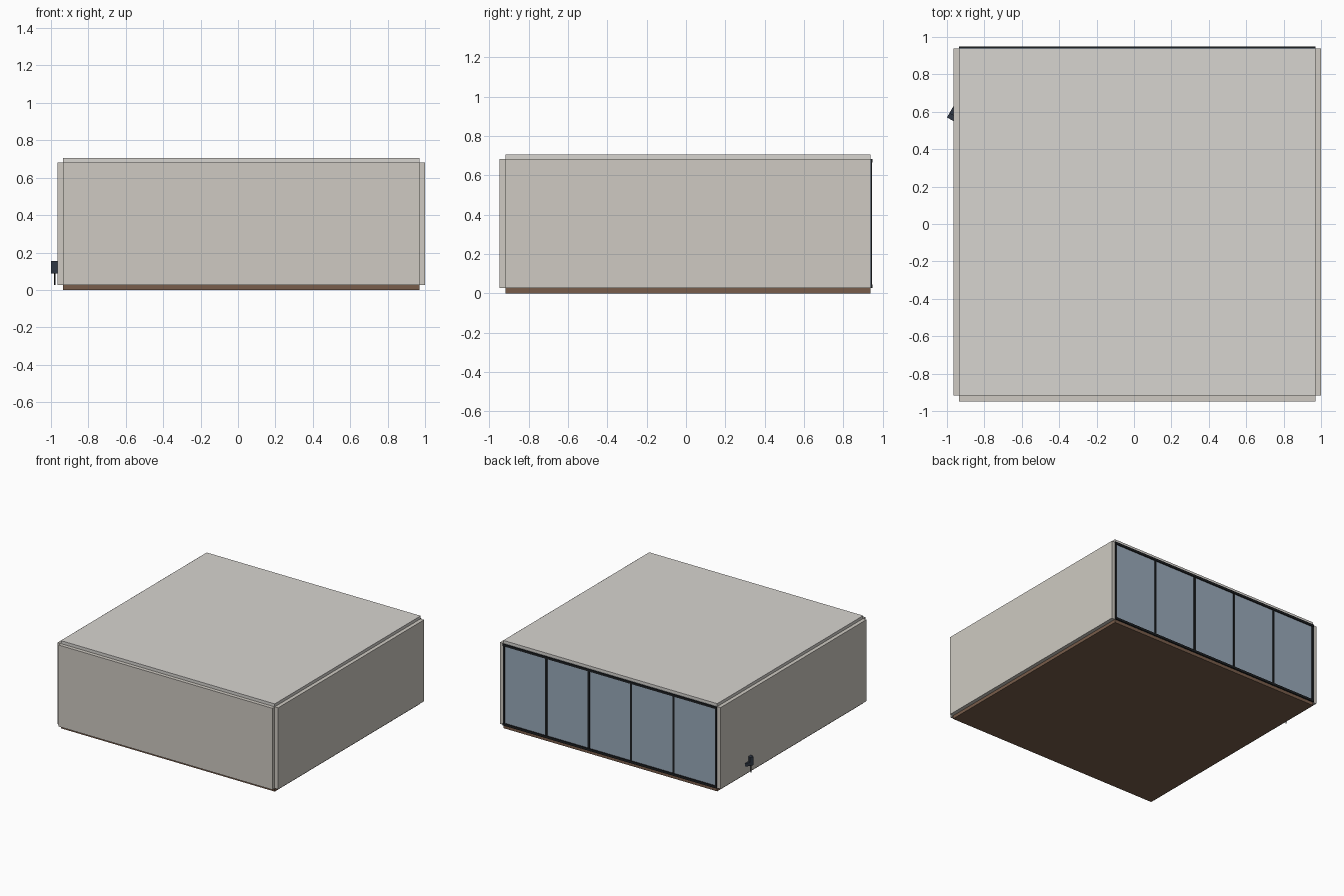
import bpy, math
from mathutils import Matrix, Vector

if "Cube" in bpy.data.objects:
    bpy.data.objects.remove(bpy.data.objects["Cube"])


def material(name, rgb):
    m = bpy.data.materials.new(name)
    m.diffuse_color = (*rgb, 1)
    m.use_nodes = True
    m.node_tree.nodes["Principled BSDF"].inputs["Base Color"].default_value = m.diffuse_color
    return m


WALL = material("wall_paint", (0.62, 0.59, 0.54))
CEIL = material("ceiling_paint", (0.68, 0.66, 0.63))
WOOD = material("floor_wood", (0.19, 0.11, 0.07))
BLACK = material("black_metal", (0.012, 0.014, 0.016))
GLASS = material("window_glass", (0.32, 0.40, 0.49))
FABRIC = material("slate_fabric", (0.03, 0.04, 0.06))


def box(name, lo, hi, mat, frame=Matrix()):
    """Axis-aligned box between two corners, optionally placed in a local frame."""
    bpy.ops.mesh.primitive_cube_add(size=1)
    o = bpy.context.object
    o.name = name
    lo, hi = Vector(lo), Vector(hi)
    size = hi - lo
    o.matrix_world = frame @ Matrix.Translation((lo + hi) / 2) @ Matrix.Diagonal((*size, 1))
    o.data.materials.append(mat)
    return o


# Room shell: inside edges of the walls line up with the floor and ceiling
X0, X1, Y0, Y1 = -0.935, 0.97, -0.918, 0.938
Z0, Z1, T = 0.026, 0.682, 0.03
box("floor", (X0, Y0, 0), (X1, Y1, Z0), WOOD)
box("ceiling", (X0, Y0, Z1), (X1, Y1, Z1 + 0.024), CEIL)
box("front_wall", (X0, Y0 - T, Z0), (X1, Y0, Z1), WALL)
box("left_wall", (X0 - T, Y0, Z0), (X0, Y1, Z1), WALL)
box("right_wall", (X1, Y0, Z0), (X1 + T, Y1, Z1), WALL)

# Window wall: five panes of glass, rails and mullions
box("window_glass", (X0, Y1 - 0.002, Z0), (X1, Y1 + 0.002, Z1), GLASS)
R = 0.018
for name, z in (("window_bottom_rail", Z0), ("window_top_rail", Z1 - R)):
    box(name, (X0, Y1 - 0.006, z), (X1, Y1 + 0.010, z + R), BLACK)
W = 0.016
for i in range(6):
    x = X0 + (X1 - X0 - W) * i / 5
    box(f"window_mullion_{i + 1}", (x, Y1 - 0.006, Z0), (x + W, Y1 + 0.007, Z1), BLACK)

# Lounge chair, turned 30 degrees, its back corner poking through the left wall
chair = Matrix.Translation((-1.0, 0.57, 0)) @ Matrix.Rotation(math.radians(-30), 4, 'Z')
CW, CD = 0.14, 0.14
box("chair_seat", (0, 0, 0.088), (CW, CD, 0.115), FABRIC, chair)
box("chair_back", (0, 0, 0.115), (CW, 0.028, 0.155), FABRIC, chair)
for i, x in enumerate((0.016, CW - 0.016)):
    for j, y in enumerate((0.012, CD - 0.012)):
        bpy.ops.mesh.primitive_cylinder_add(vertices=10, radius=0.004, depth=0.062)
        leg = bpy.context.object
        leg.name = f"chair_leg_{i}{j}"
        leg.matrix_world = chair @ Matrix.Translation((x, y, 0.057))
        leg.data.materials.append(BLACK)
        bpy.ops.object.shade_smooth_by_angle()
